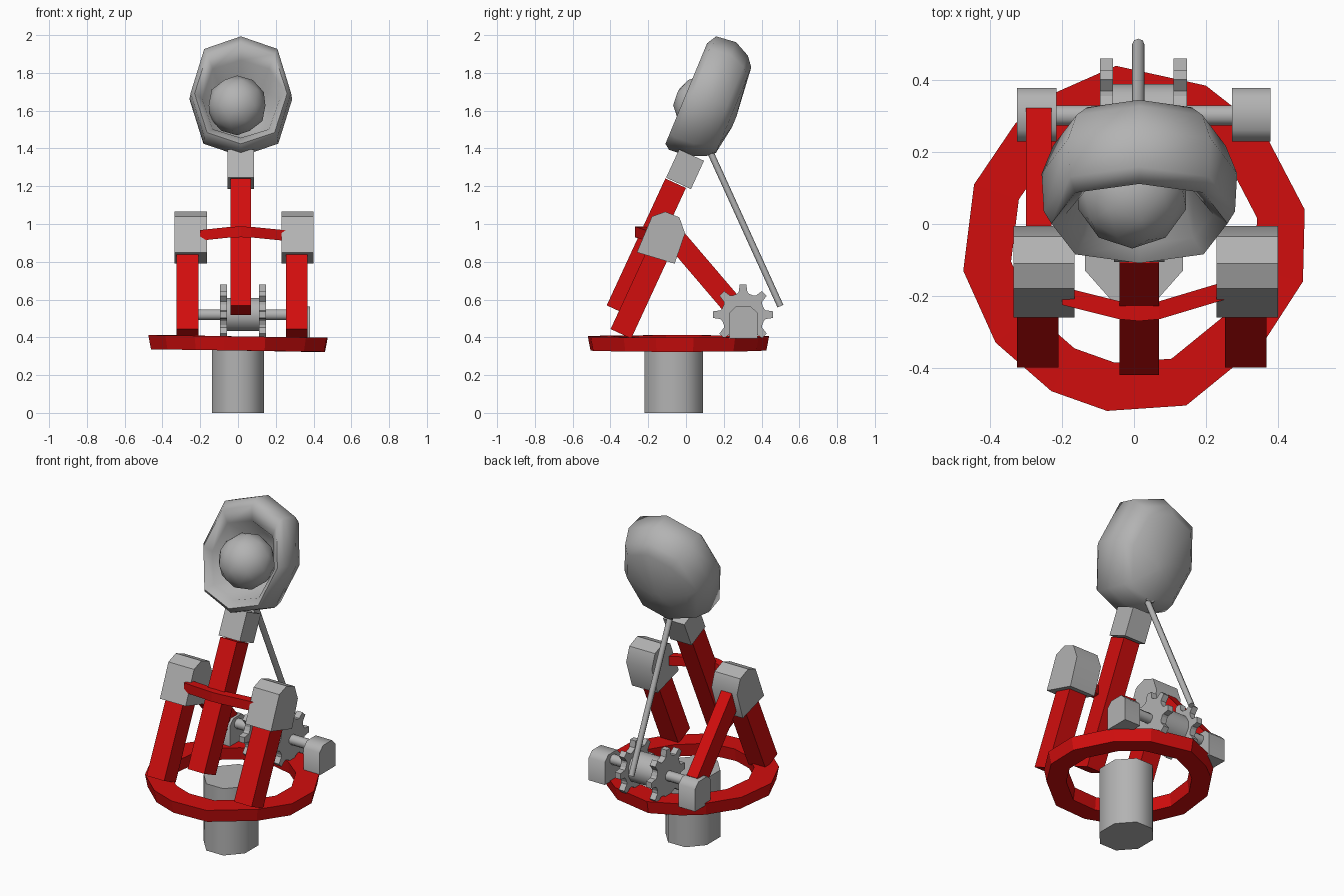
import bpy, bmesh, math
from mathutils import Vector

if "Cube" in bpy.data.objects:
    bpy.data.objects.remove(bpy.data.objects["Cube"], do_unlink=True)


def material(name, rgb):
    m = bpy.data.materials.new(name)
    m.use_nodes = True
    m.diffuse_color = (*rgb, 1)
    m.node_tree.nodes["Principled BSDF"].inputs["Base Color"].default_value = (*rgb, 1)
    return m


RED = material("red paint", (0.64, 0.004, 0.004))
GREY = material("grey metal", (0.45, 0.45, 0.45))
LEAN = math.radians(-24.8)


def finish(name, bm, mat, smooth=0):
    bmesh.ops.recalc_face_normals(bm, faces=bm.faces)
    mesh = bpy.data.meshes.new(name)
    bm.to_mesh(mesh)
    bm.free()
    mesh.materials.append(mat)
    ob = bpy.data.objects.new(name, mesh)
    bpy.context.collection.objects.link(ob)
    if smooth:
        bpy.ops.object.select_all(action="DESELECT")
        ob.select_set(True)
        bpy.context.view_layer.objects.active = ob
        bpy.ops.object.shade_smooth_by_angle(angle=math.radians(smooth))
    return ob


def loft(name, rings, mat, loop=False, smooth=0):
    """Skin a list of equal rings; cap the ends, or join them into a loop."""
    bm = bmesh.new()
    vs = [[bm.verts.new(p) for p in r] for r in rings]
    n = len(vs[0])
    pairs = list(zip(vs, vs[1:])) + ([(vs[-1], vs[0])] if loop else [])
    for a, b in pairs:
        for i in range(n):
            j = (i + 1) % n
            bm.faces.new((a[i], a[j], b[j], b[i]))
    if not loop:
        bm.faces.new(vs[0])
        bm.faces.new(vs[-1])
    return finish(name, bm, mat, smooth)


def prism(name, outline, x0, x1, mat, smooth=0):
    """Extrude a (y, z) outline along x."""
    return loft(name, [[(x, y, z) for y, z in outline] for x in (x0, x1)], mat, smooth=smooth)


def box(name, center, size, tilt, mat):
    bm = bmesh.new()
    bmesh.ops.create_cube(bm, size=1)
    bmesh.ops.scale(bm, vec=size, verts=bm.verts)
    ob = finish(name, bm, mat)
    ob.location = center
    ob.rotation_euler.x = tilt
    return ob


def circle(cy, cz, r, n, turn=0.5):
    return [(cy + r * math.cos(math.tau * (i + turn) / n),
             cz + r * math.sin(math.tau * (i + turn) / n)) for i in range(n)]


# Pedestal post
post = circle(0, -0.065, 1, 8)
loft("post", [[(x * 0.148, -0.065 + (y + 0.065) * 0.167, z) for x, y in post] for z in (0, 0.4)],
     GREY, smooth=50)

# Hand-cut base ring, slightly tilted
rim = [(0.475, 0.04), (0.36, 0.26), (0.2, 0.385), (-0.05, 0.44), (-0.22, 0.365), (-0.33, 0.28),
       (-0.445, 0.11), (-0.475, -0.13), (-0.385, -0.33), (-0.23, -0.465), (-0.075, -0.52),
       (0.145, -0.505), (0.36, -0.33), (0.47, -0.16)]
loft("base_ring", [[(x * s, -0.04 + (y + 0.04) * s, z - 0.014 * x) for x, y in rim]
                   for s, z in ((1, 0.405), (0.97, 0.33), (0.74, 0.33), (0.72, 0.405))],
     RED, loop=True)

# Side legs with rounded caps
cap = [(-0.26, 0.85), (-0.18, 1.04), (-0.11, 1.065), (-0.035, 1.035), (-0.005, 0.95), (-0.06, 0.79)]
for side, leg_x, x0, x1 in (("right", -0.268, -0.335, -0.165), ("left", 0.311, 0.23, 0.4)):
    box(side + "_leg", (leg_x, -0.223, 0.682), (0.116, 0.12, 0.58), LEAN, RED)
    prism(side + "_leg_cap", cap, x0, x1, GREY, smooth=40)

# Central mast, neck block and rear brace
box("mast", (0.015, -0.21, 0.88), (0.11, 0.12, 0.74), LEAN, RED)
box("neck_block", (0.015, -0.005, 1.29), (0.14, 0.145, 0.165), LEAN, GREY)
box("rear_brace", (-0.265, 0.11, 0.729), (0.07, 0.112, 0.523), math.radians(40.5), RED)

# Bowed cross bar between the caps
bar = [(-0.2, -0.2, 0.94), (-0.04, -0.24, 0.957), (0.015, -0.245, 0.958), (0.07, -0.24, 0.957),
       (0.27, -0.18, 0.937)]
loft("cross_bar", [[(x, y + dy, z + dz) for dy, dz in
                    ((-0.025, -0.028), (0.025, -0.028), (0.025, 0.028), (-0.025, 0.028))]
                   for x, y, z in bar], RED)

# Winch: axle, drum, gears and bearing blocks
AY, AZ = 0.302, 0.52
prism("axle", circle(AY, AZ, 0.03, 8), -0.25, 0.3, GREY, smooth=50)
prism("drum", circle(AY, AZ, 0.09, 12), -0.07, 0.12, GREY, smooth=40)
gear = []
for k in range(8):
    for turn, r in ((-0.29, 0.115), (-0.19, 0.122), (-0.11, 0.16), (0.11, 0.16), (0.19, 0.122), (0.29, 0.115)):
        a = k * math.tau / 8 + turn
        gear.append((AY + r * math.cos(a), AZ + r * math.sin(a)))
prism("right_gear", gear, -0.095, -0.058, GREY)
prism("left_gear", gear, 0.11, 0.147, GREY)
block = [(0.23, 0.395), (0.23, 0.53), (0.262, 0.562), (0.345, 0.562), (0.378, 0.53), (0.378, 0.395)]
prism("right_bearing", block, -0.325, -0.215, GREY, smooth=46)
prism("left_bearing", block, 0.273, 0.38, GREY, smooth=46)

# Rear pull rod with its bracket
top, end = Vector((0.012, 0.12, 1.4)), Vector((0.012, 0.5, 0.565))
rod_bm = bmesh.new()
bmesh.ops.create_cone(rod_bm, cap_ends=True, segments=8, radius1=0.017, radius2=0.017,
                      depth=(top - end).length)
rod = finish("pull_rod", rod_bm, GREY, smooth=50)
rod.location = (top + end) / 2
rod.rotation_euler = (top - end).to_track_quat("Z", "Y").to_euler()
box("rod_bracket", (0.012, 0.135, 1.4), (0.05, 0.05, 0.04), LEAN, GREY)


# Reflector bowl, built along its tilted axis from inner floor to back
def bowl_ring(depth, rx, mid, rt):
    pts = []
    for k in range(8):
        a = k * math.tau / 8
        f, g = (1.1, 1.03) if k % 2 else (1, 1)
        d, t = depth - 0.646, mid + rt * f * math.cos(a)
        pts.append((0.015 + rx * g * math.sin(a), 0.924 * d + 0.383 * t, -0.383 * d + 0.924 * t))
    return pts


bowl = [(0.24, 0.03, 1.54, 0.03), (0.2, 0.15, 1.54, 0.165), (0.035, 0.205, 1.545, 0.222),
        (0, 0.245, 1.562, 0.288), (0.03, 0.266, 1.577, 0.325), (0.14, 0.272, 1.587, 0.327),
        (0.225, 0.24, 1.585, 0.287), (0.265, 0.2, 1.576, 0.245), (0.292, 0.03, 1.52, 0.03)]
loft("reflector_bowl", [bowl_ring(*r) for r in bowl], GREY, smooth=60)

# Emitter ball
ball_bm = bmesh.new()
bmesh.ops.create_icosphere(ball_bm, subdivisions=2, radius=0.158)
ball = finish("emitter_ball", ball_bm, GREY, smooth=60)
ball.location = (-0.005, 0.09, 1.628)
